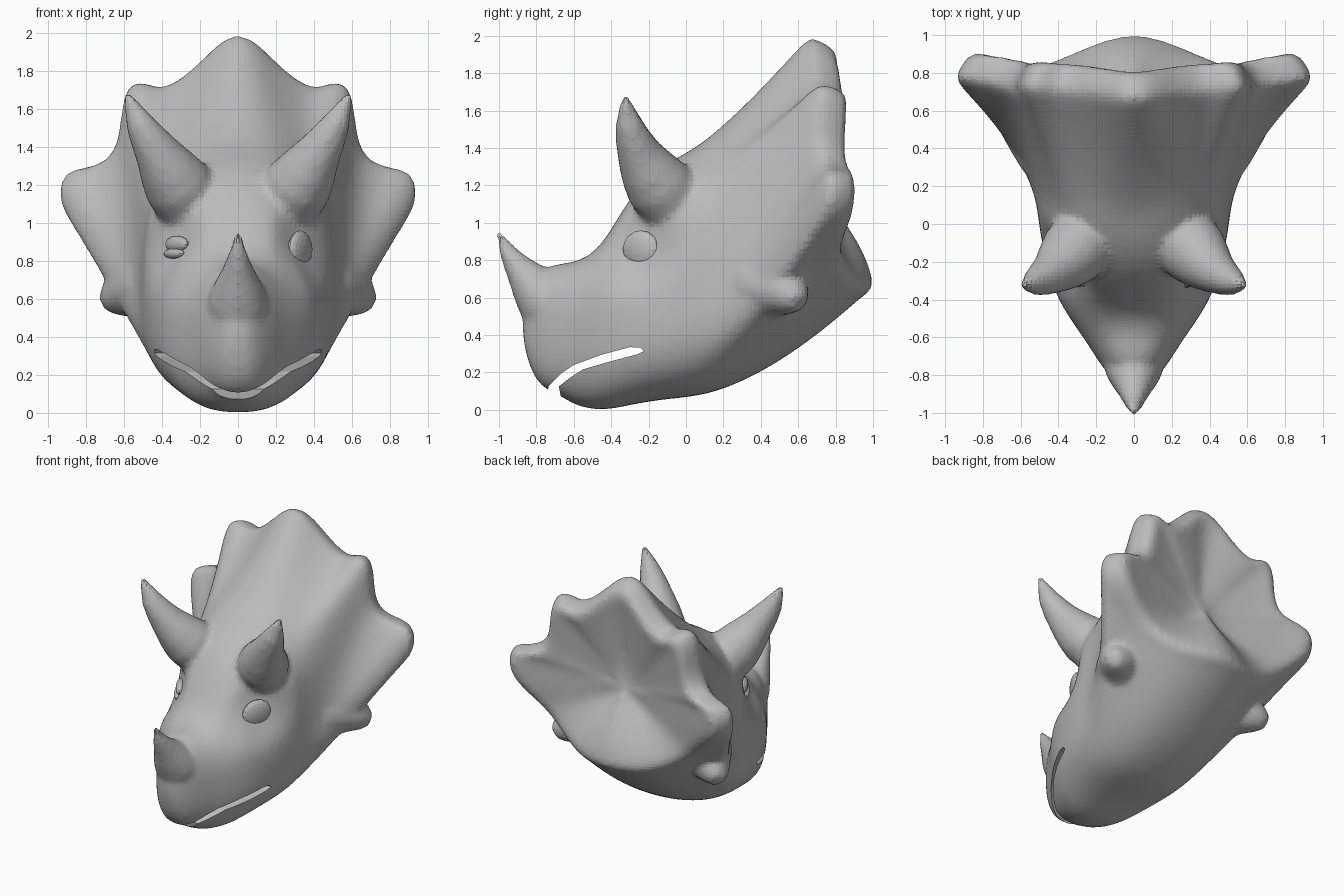
import bpy, bmesh, math
from mathutils import Vector

if "Cube" in bpy.data.objects:
    bpy.data.objects.remove(bpy.data.objects["Cube"], do_unlink=True)

grey = bpy.data.materials.new("clay grey")
grey.use_nodes = True
grey.diffuse_color = (0.5, 0.5, 0.5, 1)
grey.node_tree.nodes["Principled BSDF"].inputs["Base Color"].default_value = (0.5, 0.5, 0.5, 1)

HALF = 20          # segments on half a ring
EYE = Vector((0.34, -0.25, 0.865))


def make(name, bm):
    bmesh.ops.recalc_face_normals(bm, faces=bm.faces)
    mesh = bpy.data.meshes.new(name)
    bm.to_mesh(mesh)
    bm.free()
    mesh.materials.append(grey)
    ob = bpy.data.objects.new(name, mesh)
    bpy.context.collection.objects.link(ob)
    return ob


def loft(name, rings):
    """Skin closed rings of equal length and cap both ends with a fan."""
    bm = bmesh.new()
    rows = [[bm.verts.new(p) for p in ring] for ring in rings]
    n = len(rows[0])
    for a, b in zip(rows, rows[1:]):
        for i in range(n):
            bm.faces.new((a[i], a[(i + 1) % n], b[(i + 1) % n], b[i]))
    for row in (rows[0], rows[-1]):
        mid = bm.verts.new(sum((v.co for v in row), Vector()) / n)
        for i in range(n):
            bm.faces.new((row[i], row[(i + 1) % n], mid))
    return make(name, bm)


def apply(ob, kind, **settings):
    mod = ob.modifiers.new(kind.lower(), kind)
    for key, value in settings.items():
        setattr(mod, key, value)
    bpy.context.view_layer.objects.active = ob
    bpy.ops.object.modifier_apply(modifier=mod.name)


def mirrored(half):
    return half + [Vector((-p.x, p.y, p.z)) for p in half[-2:0:-1]]


def section(y, top, bottom, width, mid):
    """Half of an egg-shaped head section, from crown to chin."""
    crown = 2 / (2.2 + .4 * max(0, 1 + y / .25))
    pts = []
    for i in range(HALF + 1):
        a = math.pi * i / HALF
        c, s = math.cos(a), max(0, math.sin(a))
        e = crown if c > 0 else 2 / 2.6
        z = mid + (top - mid) * c ** e if c > 0 else mid - (mid - bottom) * (-c) ** e
        pts.append(Vector((width * s ** e, y, z)))
    return pts


# Head sections: y, top, bottom, half width, height of widest point
stations = [
    (-.875, .52, .42, .02, .47), (-.86, .62, .3, .07, .46), (-.81, .7, .16, .125, .44),
    (-.74, .77, .1, .18, .45), (-.66, .785, .07, .23, .45), (-.6, .79, .025, .27, .45),
    (-.5, .83, 0, .34, .47), (-.42, .93, 0, .39, .5), (-.34, 1.07, .015, .425, .5),
    (-.25, 1.2, .035, .455, .5), (-.12, 1.31, .055, .485, .5), (0, 1.375, .065, .505, .55)]

# Scalloped frill rim, from the crown down to the neck
rim = [Vector(p) for p in (
    (0, .65, 2.01), (.1, .66, 1.96), (.2, .68, 1.85), (.31, .69, 1.755), (.42, .7, 1.7),
    (.5, .71, 1.755), (.585, .71, 1.74), (.615, .71, 1.62), (.625, .7, 1.5), (.66, .7, 1.35),
    (.78, .74, 1.29), (.92, .75, 1.285), (.96, .76, 1.17), (.925, .75, 1.05), (.82, .73, .94),
    (.68, .71, .83), (.57, .74, .75), (.45, .8, .68), (.32, .87, .63), (.16, .93, .61),
    (0, .955, .61))]

halves = [section(*s) for s in stations]
base = halves[-1]

# Flare from the head out to the rim
for step in range(1, 9):
    k = step / 8
    ring = []
    for i, (p, r) in enumerate(zip(base, rim)):
        e = 1.2 + 0.4 * min(1, max(0, (i - 8) / 4))
        ring.append(Vector((p.x + (r.x - p.x) * k ** 1.65,
                            p.y + (r.y - p.y) * k,
                            p.z + (r.z - p.z) * k ** e)))
    halves.append(ring)

# Thick rounded rim, then the shallow hollow back with a bulging neck
hollow = Vector((0, .7, 1.14))
for f in (.01, .04, .1, .22, .38, .58, .8):
    ring = []
    for i, r in enumerate(rim):
        low = min(1, max(0, (i - 13) / 5))
        back = r.y + (.165 - .11 * low) * min(1, f / .1) ** .6
        g = max(0, f - .1) ** (.8 + .8 * low)
        p = r.lerp(hollow, f)
        ring.append(Vector((p.x, back + (hollow.y - back) * g, p.z)))
    halves.append(ring)

# Press in the eye sockets and raise the brow above them
for half in halves[:14]:
    for p in half:
        d = (p - EYE).length
        if d < .24:
            p -= Vector((.8, -.4, 0)) * .1 * (1 - (d / .24) ** 2)
        d = (p - Vector((.43, -.08, 1.04))).length
        if d < .2:
            p += Vector((.8, -.2, .2)) * .03 * (1 - (d / .2) ** 2)

head = loft("horned_head", [mirrored(h) for h in halves])
apply(head, "SUBSURF", levels=1)


def horn(name, path, side=1, sides=16):
    """Curved tapering horn through (x, y, z, radius) points."""
    pts = [Vector((x * side, y, z, r)) for x, y, z, r in path]
    fine = []
    for i in range(len(pts) - 1):
        p0, p1, p2 = pts[max(0, i - 1)], pts[i], pts[i + 1]
        p3 = pts[min(len(pts) - 1, i + 2)]
        for t in (0, .5):
            fine.append(p1 + (p2 - p0) * (t / 2) + (2 * p0 - 5 * p1 + 4 * p2 - p3) * (t * t / 2)
                        + (3 * p1 - p0 - 3 * p2 + p3) * (t ** 3 / 2))
    fine.append(pts[-1])
    rings = []
    for i, p in enumerate(fine):
        way = fine[min(i + 1, len(fine) - 1)].to_3d() - fine[max(i - 1, 0)].to_3d()
        turn = way.to_track_quat("Z", "Y")
        rings.append([p.to_3d() + turn @ Vector((math.cos(a), math.sin(a), 0)) * p.w
                      for a in (2 * math.pi * j / sides for j in range(sides))])
    return loft(name, rings)


# Nose, brow and cheek horns
horns = [horn("nose_horn", [(0, -.66, .5, .18), (0, -.77, .61, .155), (0, -.87, .73, .094),
                            (0, -.95, .84, .05), (0, -1.005, .955, .014)])]
for side in (1, -1):
    horns.append(horn("brow_horn", [(.24, -.05, 1.09, .18), (.325, -.155, 1.21, .18),
                                    (.425, -.25, 1.37, .122), (.52, -.305, 1.53, .075),
                                    (.585, -.325, 1.685, .016)], side))
    horns.append(horn("cheek_horn", [(.32, .3, .68, .22), (.47, .43, .66, .19),
                                     (.58, .52, .635, .14), (.65, .575, .6, .1),
                                     (.69, .61, .57, .05)], side))

# Melt the horns into the head
bpy.ops.object.select_all(action="DESELECT")
for ob in horns + [head]:
    ob.select_set(True)
bpy.context.view_layer.objects.active = head
bpy.ops.object.join()
apply(head, "REMESH", mode="VOXEL", voxel_size=.022)
apply(head, "SMOOTH", factor=.5, iterations=7)

# Cut the mouth right through the snout
outline = [(-.745, .05), (-.735, .125), (-.66, .2), (-.6, .24), (-.45, .295), (-.3, .335),
           (-.245, .333), (-.225, .315), (-.26, .297), (-.4, .26), (-.55, .217), (-.62, .172),
           (-.68, .125), (-.665, .05)]
bm = bmesh.new()
face = bm.faces.new([bm.verts.new((-1, y, z)) for y, z in outline])
ext = bmesh.ops.extrude_face_region(bm, geom=[face])
bmesh.ops.translate(bm, vec=(2, 0, 0),
                    verts=[g for g in ext["geom"] if isinstance(g, bmesh.types.BMVert)])
cutter = make("mouth_cutter", bm)
cutter.hide_render = True
apply(head, "BOOLEAN", object=cutter, operation="DIFFERENCE", solver="EXACT")
bpy.data.objects.remove(cutter, do_unlink=True)


def on_face(name, side, offset, size):
    """Flattened ball resting on the head surface at an eye."""
    target = Vector((EYE.x * side, EYE.y, EYE.z + offset))
    _, spot, _, _ = head.closest_point_on_mesh(target)
    bm = bmesh.new()
    bmesh.ops.create_uvsphere(bm, u_segments=16, v_segments=10, radius=1)
    ob = make(name, bm)
    ob.location = spot
    ob.rotation_euler = Vector((.87 * side, -.5, 0)).to_track_quat("Z", "Y").to_euler()
    ob.scale = size


# One open eye, one winking eye
on_face("left_eye", 1, 0, (.11, .1, .04))
on_face("right_upper_lid", -1, .03, (.11, .045, .035))
on_face("right_lower_lid", -1, -.025, (.1, .028, .03))
